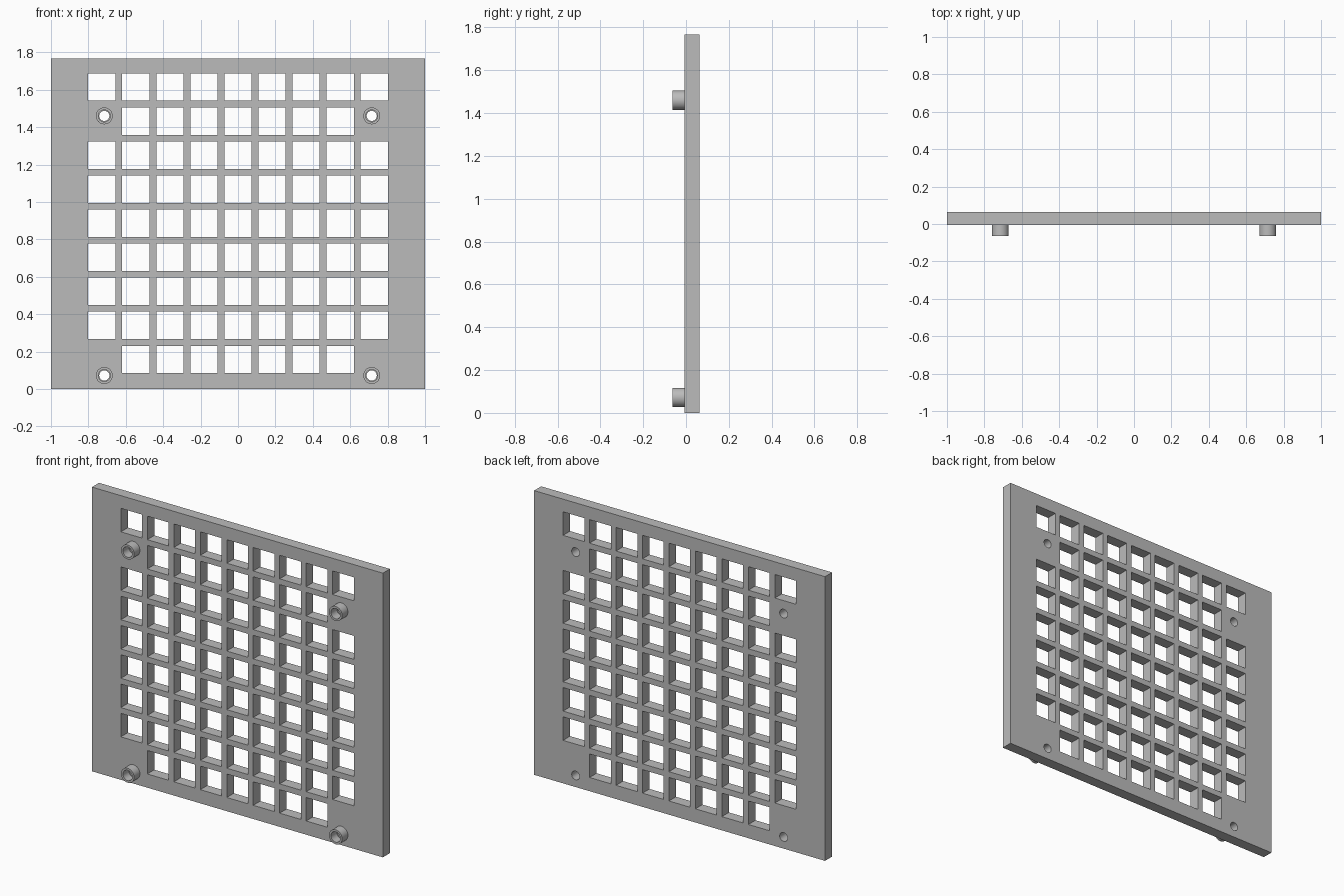
import bpy, bmesh, math
from mathutils import Matrix, Vector

default = bpy.data.objects.get("Cube")
if default:
    bpy.data.objects.remove(default, do_unlink=True)

HEIGHT = 1.766
FRONT, BACK, BOSS_FRONT = -0.006, 0.063, -0.063
PITCH, OPENING, COUNT = 0.182, 0.146, 9
GRID_MID = 0.886
BOSS_X, BOSS_ROWS = 0.715, (0.072, 1.46)
BOSS_R, BORE_R, HOLE_R = 0.045, 0.032, 0.027
SEGMENTS = 48

grey = bpy.data.materials.new("plain grey")
grey.use_nodes = True
colour = (0.5, 0.5, 0.5, 1)
grey.diffuse_color = colour
grey.node_tree.nodes["Principled BSDF"].inputs["Base Color"].default_value = colour


def make_object(name, bm):
    bmesh.ops.recalc_face_normals(bm, faces=bm.faces)
    mesh = bpy.data.meshes.new(name)
    bm.to_mesh(mesh)
    bm.free()
    mesh.materials.append(grey)
    obj = bpy.data.objects.new(name, mesh)
    bpy.context.collection.objects.link(obj)
    return obj


def select(obj):
    bpy.ops.object.select_all(action="DESELECT")
    obj.select_set(True)
    bpy.context.view_layer.objects.active = obj


def add_box(bm, centre, size):
    matrix = Matrix.Translation(centre) @ Matrix.Diagonal((*size, 1))
    bmesh.ops.create_cube(bm, size=1, matrix=matrix)


# Flat panel
bm = bmesh.new()
mid_y = (FRONT + BACK) / 2
add_box(bm, (0, mid_y, HEIGHT / 2), (2, BACK - FRONT, HEIGHT))
panel = make_object("grille_panel", bm)

# Cutter for the square openings, leaving solid cells around the bosses
bm = bmesh.new()
half = COUNT // 2
for row in range(COUNT):
    for col in range(COUNT):
        if row in (0, COUNT - 2) and col in (0, COUNT - 1):
            continue
        centre = ((col - half) * PITCH, mid_y, GRID_MID + (row - half) * PITCH)
        add_box(bm, centre, (OPENING, 0.3, OPENING))

# Cutter for the screw holes
for x in (-BOSS_X, BOSS_X):
    for z in BOSS_ROWS:
        matrix = Matrix.Translation((x, mid_y, z)) @ Matrix.Rotation(math.pi / 2, 4, "X")
        bmesh.ops.create_cone(bm, cap_ends=True, segments=SEGMENTS, radius1=HOLE_R,
                              radius2=HOLE_R, depth=0.3, matrix=matrix)
cutter = make_object("opening_cutter", bm)
cutter.hide_render = True

# Cut the panel
cut = panel.modifiers.new("openings", "BOOLEAN")
cut.operation = "DIFFERENCE"
cut.solver = "EXACT"
cut.object = cutter
select(panel)
bpy.ops.object.modifier_apply(modifier=cut.name)
bpy.data.objects.remove(cutter, do_unlink=True)
bpy.ops.object.shade_smooth_by_angle(angle=math.radians(30))


# Hollow round bosses on the front, one turned profile each
def make_boss(name, x, z):
    bm = bmesh.new()
    profile = [(BOSS_R, FRONT), (BOSS_R, BOSS_FRONT), (BORE_R, BOSS_FRONT), (BORE_R, FRONT)]
    verts = [bm.verts.new((x + r, y, z)) for r, y in profile]
    edges = [bm.edges.new(pair) for pair in zip(verts, verts[1:])]
    bmesh.ops.spin(bm, geom=verts + edges, cent=(x, 0, z), axis=(0, 1, 0),
                   angle=math.tau, steps=SEGMENTS)
    bmesh.ops.remove_doubles(bm, verts=bm.verts, dist=0.0001)
    # Make the open turned shell face outwards
    boss = make_object(name, bm)
    front = min(boss.data.polygons, key=lambda p: p.center.y)
    if front.normal.dot(Vector((0, -1, 0))) < 0:
        boss.data.flip_normals()
    select(boss)
    bpy.ops.object.shade_smooth_by_angle(angle=math.radians(30))


for side, x in (("left", BOSS_X), ("right", -BOSS_X)):
    for level, z in zip(("lower", "upper"), BOSS_ROWS):
        make_boss(f"{level}_{side}_boss", x, z)
